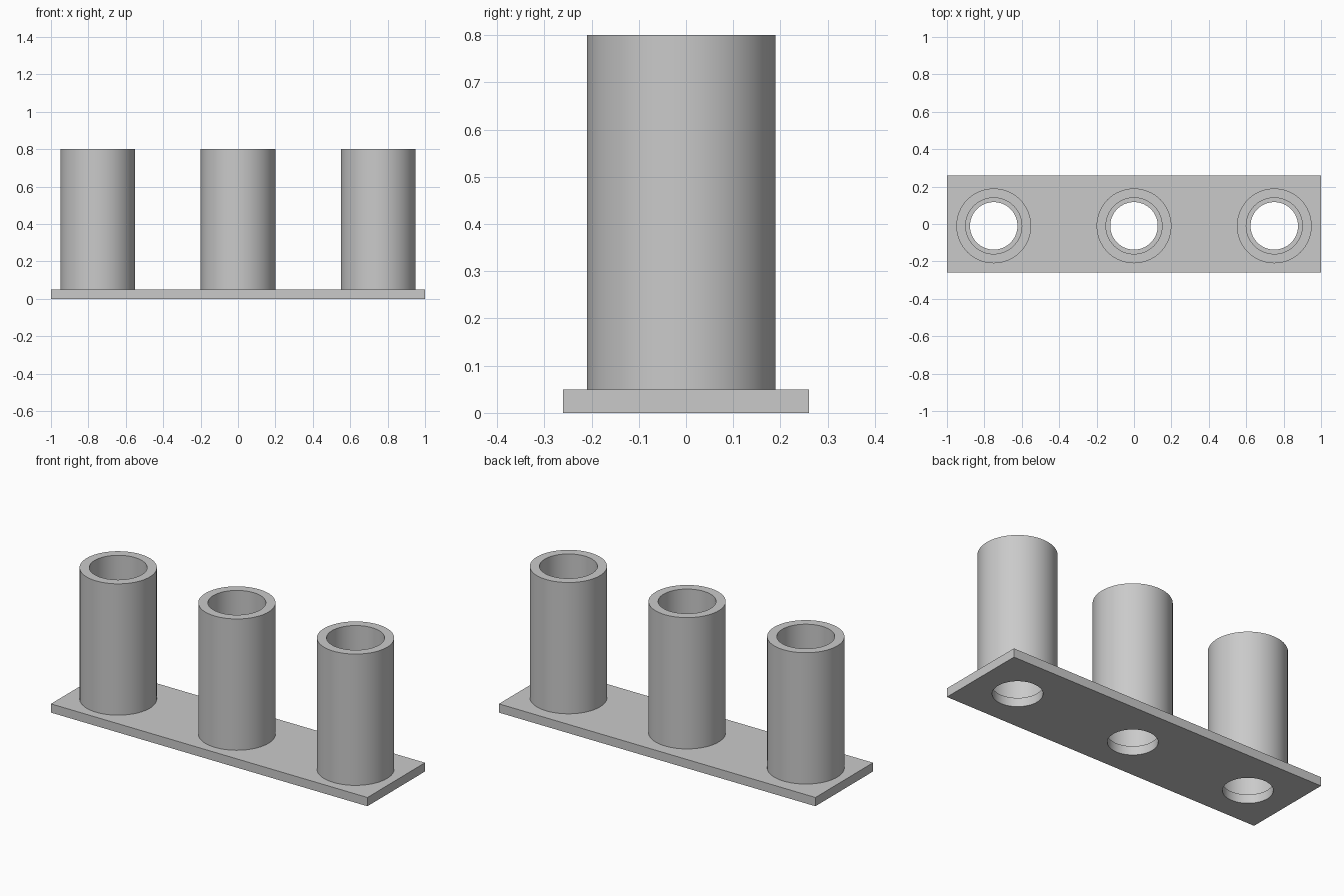
import bpy, bmesh, math

cube = bpy.data.objects.get("Cube")
if cube:
    bpy.data.objects.remove(cube, do_unlink=True)

PLATE_TOP, HEIGHT = 0.05, 0.8
OUTER, INNER, HOLE = 0.2, 0.15, 0.127
CENTRE_Y, SPACING, SIDES = -0.01, 0.75, 64

grey = bpy.data.materials.new("plain grey")
grey.use_nodes = True
colour = (0.59, 0.59, 0.59, 1)
grey.diffuse_color = colour
grey.node_tree.nodes["Principled BSDF"].inputs["Base Color"].default_value = colour


def smooth(obj):
    bpy.ops.object.select_all(action='DESELECT')
    obj.select_set(True)
    bpy.context.view_layer.objects.active = obj
    bpy.ops.object.shade_smooth_by_angle(angle=math.radians(30))


def tube(name, x):
    """Hollow cylinder standing open-ended on the plate."""
    profile = [(OUTER, PLATE_TOP), (OUTER, HEIGHT), (INNER, HEIGHT), (INNER, PLATE_TOP)]
    bm = bmesh.new()
    rings = []
    for r, z in profile:
        angles = [2 * math.pi * i / SIDES for i in range(SIDES)]
        rings.append([bm.verts.new((r * math.cos(a), r * math.sin(a), z)) for a in angles])
    for low, high in zip(rings, rings[1:]):
        for i in range(SIDES):
            j = (i + 1) % SIDES
            bm.faces.new((low[i], low[j], high[j], high[i]))
    mesh = bpy.data.meshes.new(name)
    bm.to_mesh(mesh)
    bm.free()
    obj = bpy.data.objects.new(name, mesh)
    bpy.context.collection.objects.link(obj)
    obj.location = (x, CENTRE_Y, 0)
    mesh.materials.append(grey)
    smooth(obj)


# Base plate
bpy.ops.mesh.primitive_cube_add(size=1, location=(0, 0, PLATE_TOP / 2))
plate = bpy.context.object
plate.name = "base_plate"
plate.scale = (2, 0.52, PLATE_TOP)
bpy.ops.object.transform_apply(location=True, rotation=False, scale=True)
plate.data.materials.append(grey)

# Tubes, each above a narrower hole through the plate
for name, x in (("right_tube", -SPACING), ("middle_tube", 0), ("left_tube", SPACING)):
    tube(name, x)
    bpy.ops.mesh.primitive_cylinder_add(vertices=SIDES, radius=HOLE, depth=0.3,
                                        location=(x, CENTRE_Y, 0))
    cutter = bpy.context.object
    cutter.name = "hole_cutter"
    cutter.hide_render = True
    cutter.data.materials.append(grey)
    cut = plate.modifiers.new("hole", 'BOOLEAN')
    cut.operation = 'DIFFERENCE'
    cut.solver = 'EXACT'
    cut.object = cutter
    bpy.context.view_layer.objects.active = plate
    bpy.ops.object.modifier_apply(modifier=cut.name)
    bpy.data.objects.remove(cutter, do_unlink=True)

smooth(plate)
